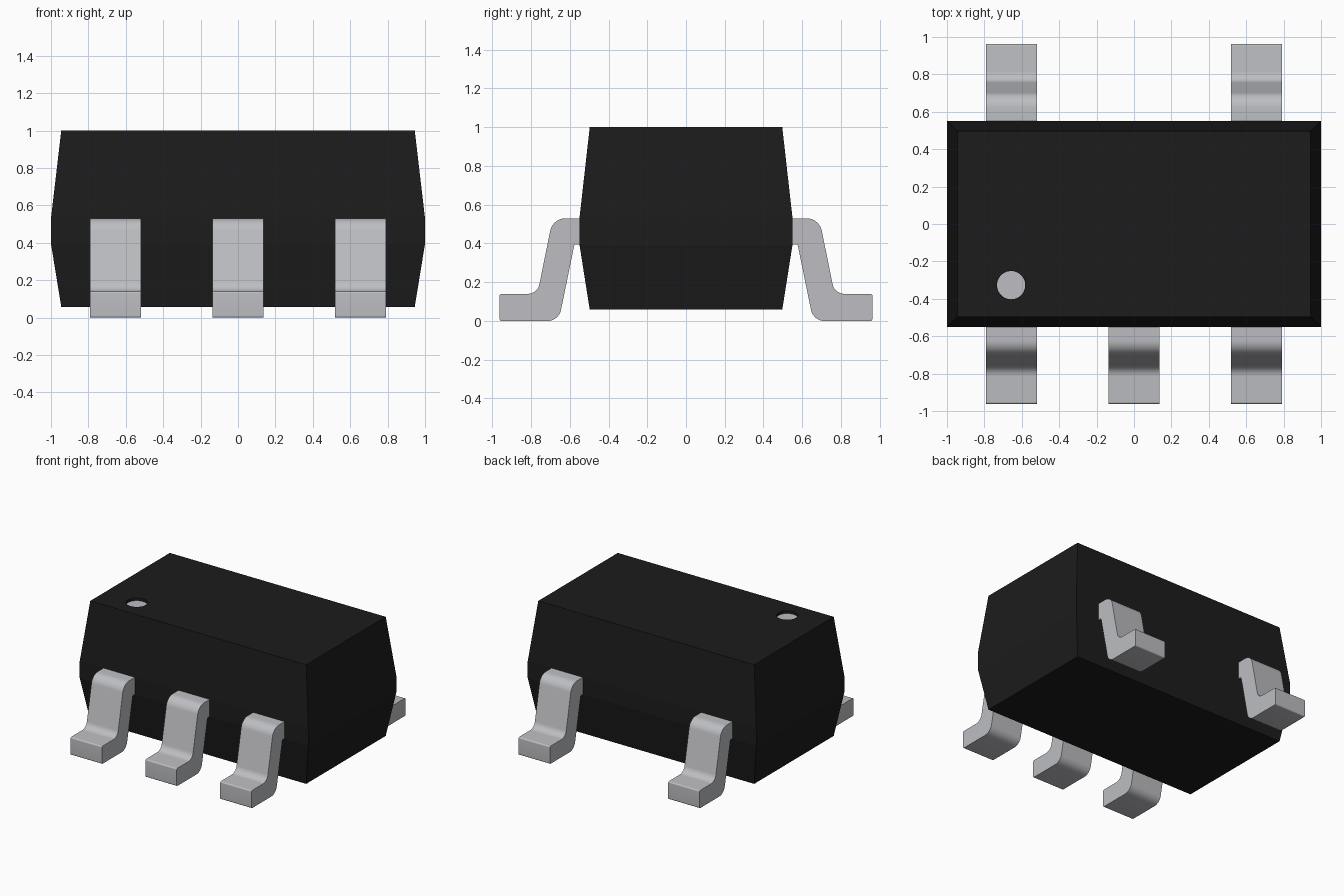
import bpy, bmesh, math
from mathutils import Vector

if "Cube" in bpy.data.objects:
    bpy.data.objects.remove(bpy.data.objects["Cube"])


def material(name, rgb):
    m = bpy.data.materials.new(name)
    m.diffuse_color = (*rgb, 1)
    m.use_nodes = True
    m.node_tree.nodes["Principled BSDF"].inputs["Base Color"].default_value = m.diffuse_color
    return m


BLACK = material("black_plastic", (0.0115, 0.0115, 0.0115))
SILVER = material("silver_metal", (0.51, 0.515, 0.54))


def add_object(name, bm, mat):
    bmesh.ops.recalc_face_normals(bm, faces=bm.faces)
    mesh = bpy.data.meshes.new(name)
    bm.to_mesh(mesh)
    bm.free()
    mesh.materials.append(mat)
    ob = bpy.data.objects.new(name, mesh)
    bpy.context.collection.objects.link(ob)
    return ob


def disc(name, centre, radius, depth, mat):
    bm = bmesh.new()
    bmesh.ops.create_cone(bm, cap_ends=True, segments=40, radius1=radius,
                          radius2=radius, depth=depth)
    ob = add_object(name, bm, mat)
    ob.location = centre
    return ob


def rounded(corners, steps=7):
    """Turn (y, z, radius) corners into a filleted outline."""
    out = []
    for i, (y, z, r) in enumerate(corners):
        p = Vector((y, z))
        if r == 0:
            out.append(p)
            continue
        a = (Vector(corners[i - 1][:2]) - p).normalized()
        b = (Vector(corners[(i + 1) % len(corners)][:2]) - p).normalized()
        half = math.acos(max(-1, min(1, a.dot(b)))) / 2
        centre = p + (a + b).normalized() * (r / math.sin(half))
        start = p + a * (r / math.tan(half)) - centre
        end = p + b * (r / math.tan(half)) - centre
        for k in range(steps + 1):
            out.append(centre + start.lerp(end, k / steps).normalized() * r)
    return out


# Moulded body: stacked rectangles, tapered above and below a straight band
bm = bmesh.new()
rings = []
for hx, hy, z in [(0.945, 0.497, 0.058), (1, 0.55, 0.395),
                  (1, 0.55, 0.53), (0.945, 0.497, 1.0)]:
    rings.append([bm.verts.new((sx * hx, sy * hy, z))
                  for sx, sy in ((-1, -1), (1, -1), (1, 1), (-1, 1))])
for lo, hi in zip(rings, rings[1:]):
    for i in range(4):
        j = (i + 1) % 4
        bm.faces.new((lo[i], lo[j], hi[j], hi[i]))
bm.faces.new(rings[0])
bm.faces.new(rings[-1])
body = add_object("body", bm, BLACK)

# Pin one dimple with a silver floor
DOT = (-0.657, -0.327)
cutter = disc("dimple_cutter", (*DOT, 1.0), 0.076, 0.05, BLACK)
cutter.hide_render = True
cutter.hide_set(True)
cut = body.modifiers.new("dimple", 'BOOLEAN')
cut.operation = 'DIFFERENCE'
cut.solver = 'EXACT'
cut.object = cutter
disc("pin_one_dot", (*DOT, 0.976), 0.0755, 0.006, SILVER)

# Gull-wing leads: one bent profile extruded across the lead width
PROFILE = rounded([(0.53, 0.53, 0), (0.688, 0.53, 0.08), (0.767, 0.14, 0.06),
                   (0.962, 0.14, 0.01), (0.962, 0, 0.01), (0.657, 0, 0.07),
                   (0.576, 0.395, 0.006), (0.53, 0.395, 0)])


def lead(name, x, side):
    bm = bmesh.new()
    face = bm.faces.new([bm.verts.new((x - 0.137, side * p.x, p.y)) for p in PROFILE])
    res = bmesh.ops.extrude_face_region(bm, geom=[face], use_keep_orig=True)
    verts = [v for v in res["geom"] if isinstance(v, bmesh.types.BMVert)]
    bmesh.ops.translate(bm, verts=verts, vec=(0.274, 0, 0))
    ob = add_object(name, bm, SILVER)
    bpy.ops.object.select_all(action='DESELECT')
    ob.select_set(True)
    bpy.context.view_layer.objects.active = ob
    bpy.ops.object.shade_smooth_by_angle(angle=math.radians(35))


for n, x in enumerate((-0.655, 0, 0.655)):
    lead(f"front_lead_{n + 1}", x, -1)
for n, x in enumerate((-0.655, 0.655)):
    lead(f"back_lead_{n + 1}", x, 1)
